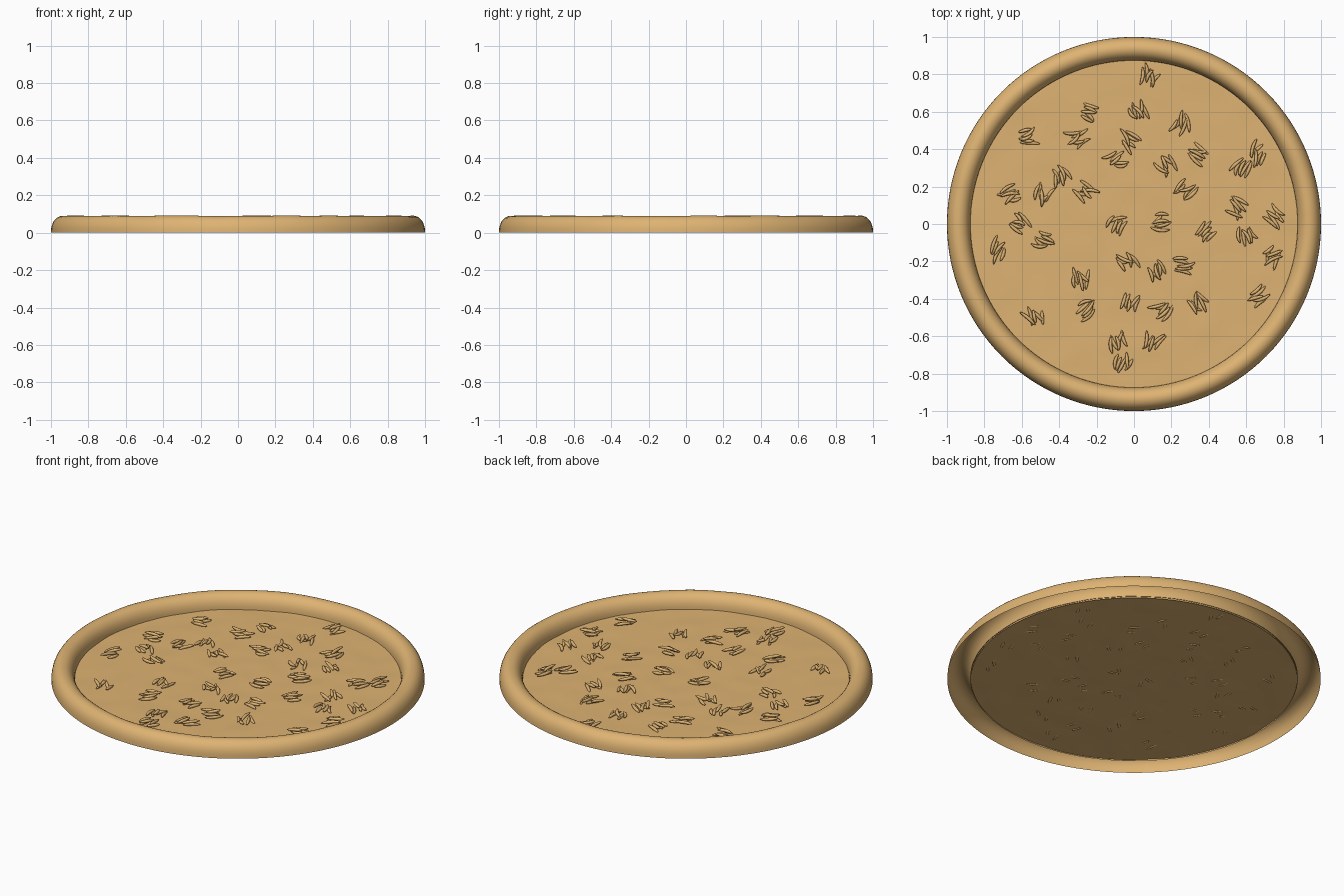
import bpy
import bmesh
import math
import random
from mathutils import Matrix, Vector, noise

random.seed(4)
cube = bpy.data.objects.get("Cube")
if cube:
    bpy.data.objects.remove(cube)


def make_material(name, colour):
    mat = bpy.data.materials.new(name)
    mat.use_nodes = True
    mat.diffuse_color = colour
    mat.node_tree.nodes["Principled BSDF"].inputs["Base Color"].default_value = colour
    return mat


baked_dough = make_material("baked dough", (0.73, 0.45, 0.17, 1))


def finish(bm, name):
    mesh = bpy.data.meshes.new(name)
    bm.to_mesh(mesh)
    bm.free()
    mesh.materials.append(baked_dough)
    mesh.shade_smooth()
    obj = bpy.data.objects.new(name, mesh)
    bpy.context.collection.objects.link(obj)
    return obj


def bridge(bm, inner, outer):
    count = len(inner)
    for i in range(count):
        j = (i + 1) % count
        bm.faces.new((inner[i], outer[i], outer[j], inner[j]))


# Crust: an open-bottomed half-round rim with a slightly uneven crest
SEGMENTS = 128
ROWS = 16
bm = bmesh.new()
rings = []
for row in range(ROWS + 1):
    t = math.pi * row / ROWS
    ring = []
    for s in range(SEGMENTS):
        a = math.tau * s / SEGMENTS
        direction = Vector((math.cos(a), math.sin(a), 0))
        height = 0.09 + 0.004 * noise.noise(direction * 5)
        radius = 0.937 - 0.063 * math.cos(t)
        ring.append(bm.verts.new(direction * radius + Vector((0, 0, height * math.sin(t) ** 0.85))))
    rings.append(ring)
for inner, outer in zip(rings, rings[1:]):
    bridge(bm, inner, outer)
finish(bm, "crust_rim")


# Base: a thin sheet with faint ripples
def base_height(x, y):
    return 0.008 + 0.003 * noise.noise(Vector((x * 7, y * 7, 0)))


bm = bmesh.new()
RINGS = 40
rings = []
for r in range(1, RINGS + 1):
    ring = []
    for s in range(SEGMENTS):
        a = math.tau * s / SEGMENTS
        x = 0.878 * r / RINGS * math.cos(a)
        y = 0.878 * r / RINGS * math.sin(a)
        ring.append(bm.verts.new((x, y, base_height(x, y))))
    rings.append(ring)
bm.faces.new(rings[0])
for inner, outer in zip(rings, rings[1:]):
    bridge(bm, inner, outer)
finish(bm, "base_sheet")

# Shredded topping piles: x and y in hundredths, then the main direction in degrees
PILES = [
    (8, 79, 75), (2, 61, 110), (-25, 60, 160), (25, 54, 80), (-56, 47, 20),
    (-30, 46, 20), (-3, 45, 140), (-10, 34, 20), (17, 32, 125), (33, 38, 150),
    (57, 29, 60), (66, 37, 60), (-39, 25, 120), (-26, 17, 150), (-49, 15, 70),
    (-66, 16, 35), (27, 18, 30), (55, 9, 130), (75, 4, 130), (14, 1, 20),
    (-9, 0, 40), (-61, 0, 140), (-48, -9, 150), (38, -5, 50), (60, -6, 110),
    (-73, -14, 45), (-4, -20, 130), (12, -25, 120), (26, -22, 0), (74, -17, 50),
    (-29, -29, 110), (-26, -46, 30), (-2, -42, 60), (15, -46, 40), (34, -42, 120),
    (66, -39, 30), (-53, -50, 115), (-9, -62, 100), (10, -63, 60), (-6, -74, 70),
]


def add_shred(bm, x, y, angle, lift):
    """A tapered strand lying flat, bent gently sideways."""
    half = random.uniform(0.035, 0.055)
    bend = random.uniform(-0.012, 0.012)
    shape = Matrix.Diagonal((half, 0.0095, 0.009, 1)) @ Matrix.Rotation(math.pi / 2, 4, "Y")
    verts = bmesh.ops.create_uvsphere(bm, u_segments=8, v_segments=10, radius=1, matrix=shape)["verts"]
    place = Matrix.Translation((x, y, base_height(x, y) + lift)) @ Matrix.Rotation(angle, 4, "Z")
    tilt = Matrix.Rotation(random.uniform(-0.12, 0.12), 4, "Y")
    for v in verts:
        v.co.y += bend * ((v.co.x / half) ** 2 - 0.5)
        v.co = place @ tilt @ v.co


bm = bmesh.new()
for px, py, degrees in PILES:
    angle = math.radians(degrees)
    for k in range(5):
        across = (k - 2) * 0.018
        along = random.uniform(-0.022, 0.022)
        x = px / 100 + along * math.cos(angle) - across * math.sin(angle)
        y = py / 100 + along * math.sin(angle) + across * math.cos(angle)
        add_shred(bm, x, y, angle + random.uniform(-0.5, 0.5), 0.006 + 0.008 * (k % 3))
finish(bm, "shredded_topping")
